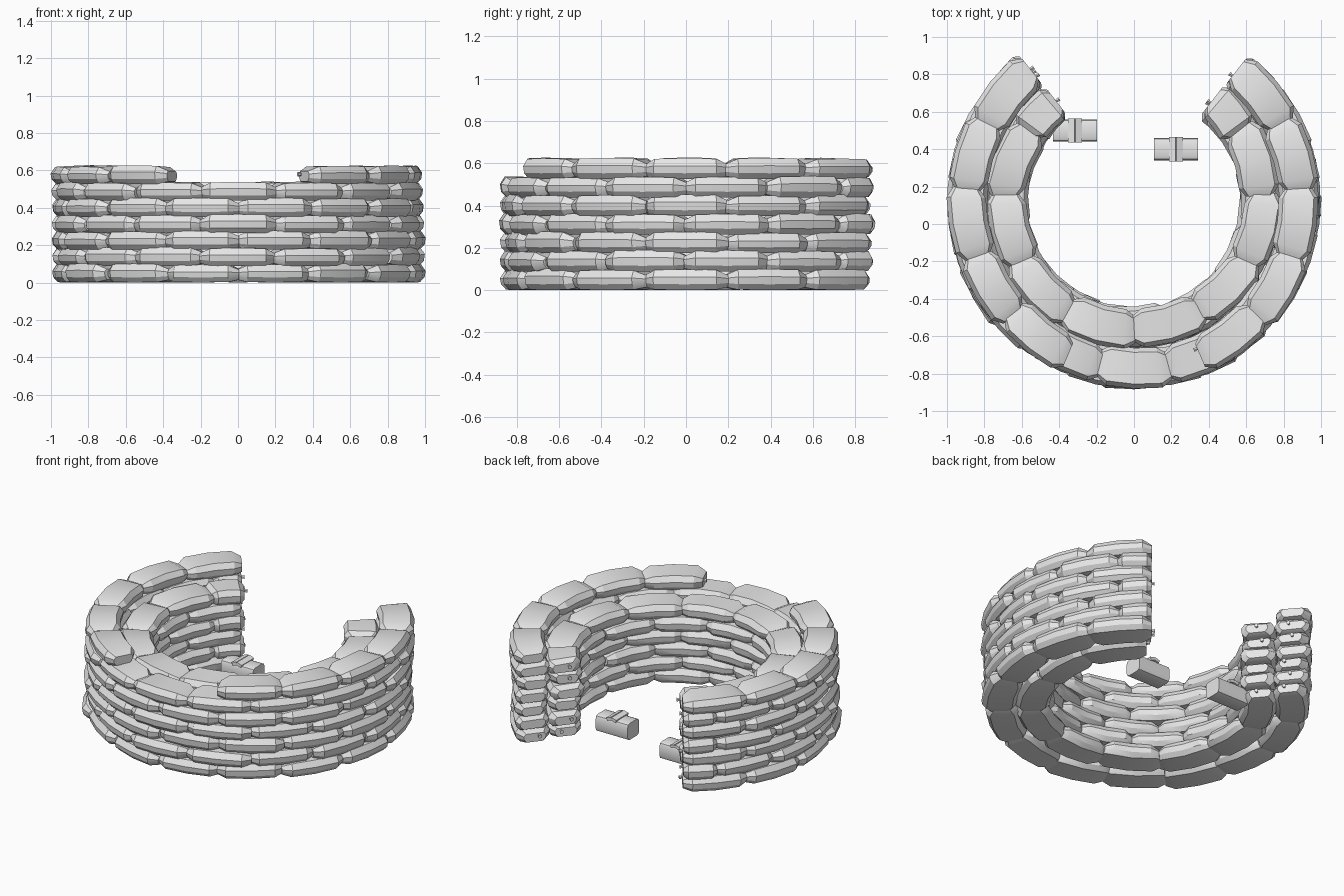
import bpy, bmesh, math, random
from mathutils import Vector, Matrix

if "Cube" in bpy.data.objects:
    bpy.data.objects.remove(bpy.data.objects["Cube"])

random.seed(4)
CY = 0.12            # centre of the ring in y
LAYER = 0.0875       # height step of one course
HALF_H = 0.049
STEP_OUT, STEP_IN = 23.6, 31.0

grey = bpy.data.materials.new("sack_grey")
grey.diffuse_color = (0.8, 0.8, 0.8, 1)
grey.use_nodes = True
grey.node_tree.nodes["Principled BSDF"].inputs["Base Color"].default_value = grey.diffuse_color

# bag cross-section (across, up) and lengthwise stations (along, width, height)
SECTION = [(0.78, 1), (1, 0.25), (0.95, -0.45), (0.72, -1)]
SECTION += [(-a, b) for a, b in reversed(SECTION)]
STATIONS = [(-1, 0.66, 0.42), (-0.72, 1, 0.93), (0, 1, 1), (0.72, 1, 0.93), (1, 0.66, 0.42)]


def finish(bm, name, angle=28):
    bmesh.ops.recalc_face_normals(bm, faces=bm.faces)
    mesh = bpy.data.meshes.new(name)
    bm.to_mesh(mesh)
    bm.free()
    mesh.materials.append(grey)
    obj = bpy.data.objects.new(name, mesh)
    bpy.context.collection.objects.link(obj)
    bpy.ops.object.select_all(action='DESELECT')
    obj.select_set(True)
    bpy.context.view_layer.objects.active = obj
    bpy.ops.object.shade_smooth_by_angle(angle=math.radians(angle))
    return obj


def polar(r, deg, z):
    a = math.radians(deg)
    return Vector((r * math.cos(a), CY + r * math.sin(a), z))


def add_bag(bm, radius, deg, span, z, half_w):
    """One flattened sack bent along the ring, with a small tied end."""
    r = radius + random.uniform(-0.012, 0.008)
    w = half_w * random.uniform(0.96, 1.03)
    yaw = random.uniform(-0.012, 0.012)      # one end swings in, the other out
    roll = random.uniform(-0.05, 0.05)       # tilt across the width
    half = span / 2 * 1.03
    short = span < 18
    rings = []
    for u, sw, sh in STATIONS:
        if short:
            sw = max(sw, 0.78)
        pts = []
        for a, b in SECTION:
            across = a * w * sw
            up = b * HALF_H * (sh if b > 0 else 0.5 + sh / 2) + across * roll * (b > 0)
            pts.append(bm.verts.new(polar(r + across + u * yaw, deg + u * half, z + up)))
        rings.append(pts)
    n = len(SECTION)
    for p, q in zip(rings, rings[1:]):
        for i in range(n):
            j = (i + 1) % n
            bm.faces.new((p[i], p[j], q[j], q[i]))
    bm.faces.new(rings[0])
    bm.faces.new(rings[-1])
    # tied neck
    side = random.choice((-1, 1))
    tip = half + math.degrees(0.008 / radius)
    where = polar(r + random.uniform(-0.04, 0.04), deg + side * tip, z + 0.004)
    turn = Matrix.Rotation(math.radians(deg + side * tip), 4, 'Z') @ Matrix.Rotation(math.pi / 2 * -side, 4, 'X')
    bmesh.ops.create_cone(bm, segments=6, radius1=0.007, radius2=0.013, depth=0.024,
                          cap_ends=True, matrix=Matrix.Translation(where) @ turn)


def course(seam_at_front, step, pairs, end_span):
    """Angles and spans of the bags in one course, measured from the front."""
    if seam_at_front:
        bags = [(step * (i + 0.5), step) for i in range(pairs)]
        edge = step * pairs
    else:
        bags = [(0, step)] + [(step * i, step) for i in range(1, pairs + 1)]
        edge = step * (pairs + 0.5)
    if end_span:
        bags.append((edge + end_span / 2, end_span))
    return [(s * a, sp) for a, sp in bags for s in (1, -1) if a or s > 0]


# outer wall: seven courses, the top one open at the front
for k in range(7):
    bm = bmesh.new()
    even = k % 2 == 0
    bags = course(True, STEP_OUT, 6, 0) if even else course(False, STEP_OUT, 5, STEP_OUT / 2)
    for a, span in bags:
        if k == 6 and abs(a) < STEP_OUT:
            continue
        add_bag(bm, 0.89, 270 + a, span, 0.05 + LAYER * k, 0.106)
    finish(bm, f"outer_sack_course_{k + 1}")

# inner wall: six courses
for k in range(6):
    bm = bmesh.new()
    bags = course(True, STEP_IN, 4, 18) if k % 2 else course(False, STEP_IN, 4, 0)
    for a, span in bags:
        add_bag(bm, 0.682, 270 + a, span, 0.05 + LAYER * k, 0.106)
    finish(bm, f"inner_sack_course_{k + 1}")


def add_box(bm, centre, size, tilt=0.0):
    mat = (Matrix.Translation(centre) @ Matrix.Rotation(tilt, 4, 'Y')
           @ Matrix.Diagonal((*size, 1)))
    return bmesh.ops.create_cube(bm, size=1, matrix=mat)["verts"]


# two small packs on the floor, each with a folded flap over the middle
for name, x, y in (("left_pack", -0.315, 0.5), ("right_pack", 0.225, 0.4)):
    bm = bmesh.new()
    add_box(bm, (x, y, 0.055), (0.235, 0.12, 0.11))
    bmesh.ops.bevel(bm, geom=[e for e in bm.edges if abs((e.verts[0].co - e.verts[1].co).x) > 0.1],
                    offset=0.022, segments=2, affect='EDGES', profile=0.5)
    add_box(bm, (x - 0.017, y, 0.113), (0.036, 0.13, 0.02), -0.25)
    add_box(bm, (x + 0.017, y, 0.113), (0.036, 0.13, 0.02), 0.35)
    finish(bm, name, 40)
